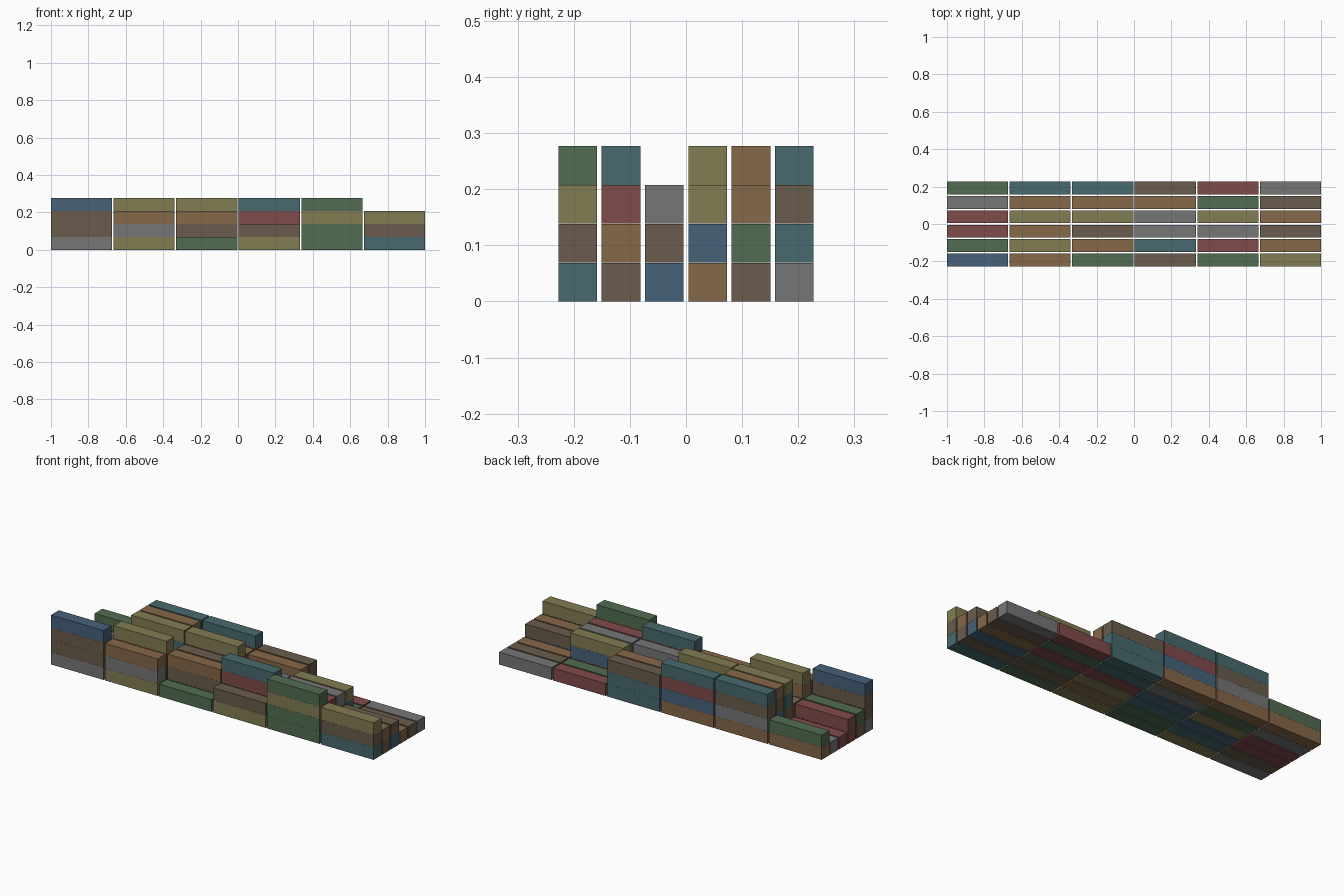
import bpy

if "Cube" in bpy.data.objects:
    bpy.data.objects.remove(bpy.data.objects["Cube"])

# Box size and spacing
L, W, H = 0.3267, 0.0690, 0.0689
PX, PY, PZ = 0.33466, 0.0772, 0.0693

COLOURS = {
    "B": ("blue", (0.061, 0.122, 0.195)),
    "G": ("green", (0.084, 0.150, 0.084)),
    "T": ("teal", (0.065, 0.144, 0.156)),
    "R": ("red", (0.216, 0.072, 0.069)),
    "S": ("grey", (0.180, 0.180, 0.180)),
    "O": ("olive", (0.223, 0.202, 0.084)),
    "A": ("orange", (0.239, 0.138, 0.065)),
    "N": ("brown", (0.144, 0.107, 0.072)),
}

# Stacks, front row to back row, left to right; letters run bottom to top
ROWS = [
    "SNNB OSA G ON GGOG TNO",
    "NG TNAO GNA ANRT NAR NA",
    "RR BA TNN ONS GNS BN",
    "R ONTO BARO RS RBO A",
    "S GTNA SBA TGA G N",
    "AG ASNT ABRT TTN R S",
]


def box_mesh(name, colour):
    """One shared container mesh per colour, origin at the centre of its base."""
    v = [(x * L / 2, y * W / 2, z * H) for z in (0, 1)
         for x, y in ((-1, -1), (1, -1), (1, 1), (-1, 1))]
    f = [(3, 2, 1, 0), (4, 5, 6, 7)]
    f += [(i, (i + 1) % 4, (i + 1) % 4 + 4, i + 4) for i in range(4)]
    mesh = bpy.data.meshes.new(name + "_container")
    mesh.from_pydata(v, [], f)
    mat = bpy.data.materials.new(name + "_paint")
    mat.diffuse_color = (*colour, 1)
    mat.use_nodes = True
    mat.node_tree.nodes["Principled BSDF"].inputs["Base Color"].default_value = mat.diffuse_color
    mesh.materials.append(mat)
    return mesh


meshes = {k: box_mesh(*c) for k, c in COLOURS.items()}

# Cargo stacks
for j, row in enumerate(ROWS):
    for i, stack in enumerate(row.split()):
        for k, letter in enumerate(stack):
            ob = bpy.data.objects.new(f"container_row{j}_bay{i}_tier{k}", meshes[letter])
            ob.location = ((i - 2.5) * PX, (j - 2.5) * PY, k * PZ)
            bpy.context.collection.objects.link(ob)
